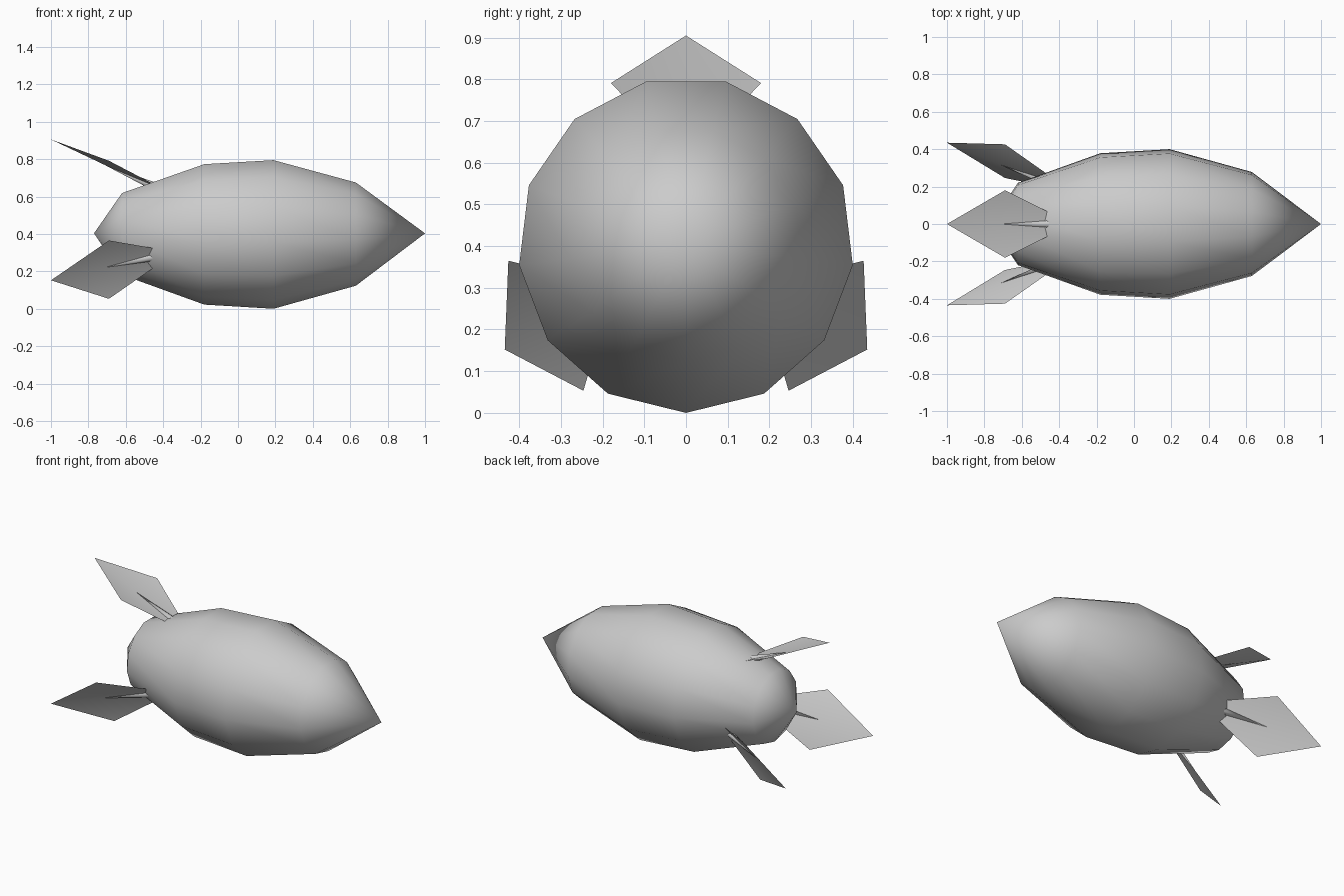
import bpy, bmesh, math
from mathutils import Matrix, Vector

cube = bpy.data.objects.get("Cube")
if cube:
    bpy.data.objects.remove(cube, do_unlink=True)

AXIS_HEIGHT = 0.403
SIDES = 13

grey = bpy.data.materials.new("light grey")
grey.use_nodes = True
grey.diffuse_color = (0.6, 0.6, 0.6, 1)
grey.node_tree.nodes["Principled BSDF"].inputs["Base Color"].default_value = (0.6, 0.6, 0.6, 1)


def finish(name, bm, smooth=True):
    mesh = bpy.data.meshes.new(name)
    bm.to_mesh(mesh)
    bm.free()
    mesh.materials.append(grey)
    for face in mesh.polygons:
        face.use_smooth = smooth
    obj = bpy.data.objects.new(name, mesh)
    obj.location.z = AXIS_HEIGHT
    bpy.context.collection.objects.link(obj)
    return obj


# Body: thirteen-sided lathe along x, pointed at both ends
bm = bmesh.new()
profile = [(-0.62, 0.222), (-0.18, 0.381), (0.19, 0.403), (0.63, 0.28)]
rings = []
for x, r in profile:
    ring = []
    for i in range(SIDES):
        a = 2 * math.pi * i / SIDES
        ring.append(bm.verts.new((x, r * math.sin(a), -r * math.cos(a))))
    rings.append(ring)
tail = bm.verts.new((-0.77, 0, 0))
nose = bm.verts.new((1, 0, 0))
for i in range(SIDES):
    j = (i + 1) % SIDES
    for a, b in zip(rings, rings[1:]):
        bm.faces.new((a[i], a[j], b[j], b[i]))
    bm.faces.new((tail, rings[0][j], rings[0][i]))
    bm.faces.new((nose, rings[-1][i], rings[-1][j]))
bmesh.ops.recalc_face_normals(bm, faces=bm.faces)
finish("body", bm)


# Fins: slightly folded diamond plates, each with a tapered rib at its root
def make_fin(name, turn):
    spin = Matrix.Rotation(turn, 4, "X")
    bm = bmesh.new()
    tip = bm.verts.new((-1, 0, 0.502))
    middle = bm.verts.new((-0.69, 0, 0.355))
    root = bm.verts.new((-0.33, 0, 0.2))
    for s in (1, -1):
        side = bm.verts.new((-0.69, 0.18 * s, 0.388))
        for tri in ((tip, middle, side), (middle, root, side)):
            bm.faces.new(tri if s < 0 else tri[::-1])
    bmesh.ops.recalc_face_normals(bm, faces=bm.faces)
    if sum(f.normal.z for f in bm.faces) < 0:
        bmesh.ops.reverse_faces(bm, faces=bm.faces)
    bmesh.ops.transform(bm, matrix=spin, verts=bm.verts)
    finish(name, bm)

    start, end = Vector((-0.71, 0, 0.364)), Vector((-0.38, 0, 0.222))
    along = end - start
    bm = bmesh.new()
    bmesh.ops.create_cone(bm, segments=6, radius1=0, radius2=0.028, depth=along.length)
    bmesh.ops.remove_doubles(bm, verts=bm.verts, dist=0.0001)
    place = Matrix.Translation((start + end) / 2) @ along.to_track_quat("Z", "Y").to_matrix().to_4x4()
    bmesh.ops.transform(bm, matrix=spin @ place, verts=bm.verts)
    finish(name + "_rib", bm)


for i, name in enumerate(("top_fin", "right_fin", "left_fin")):
    make_fin(name, 2 * math.pi * i / 3)
